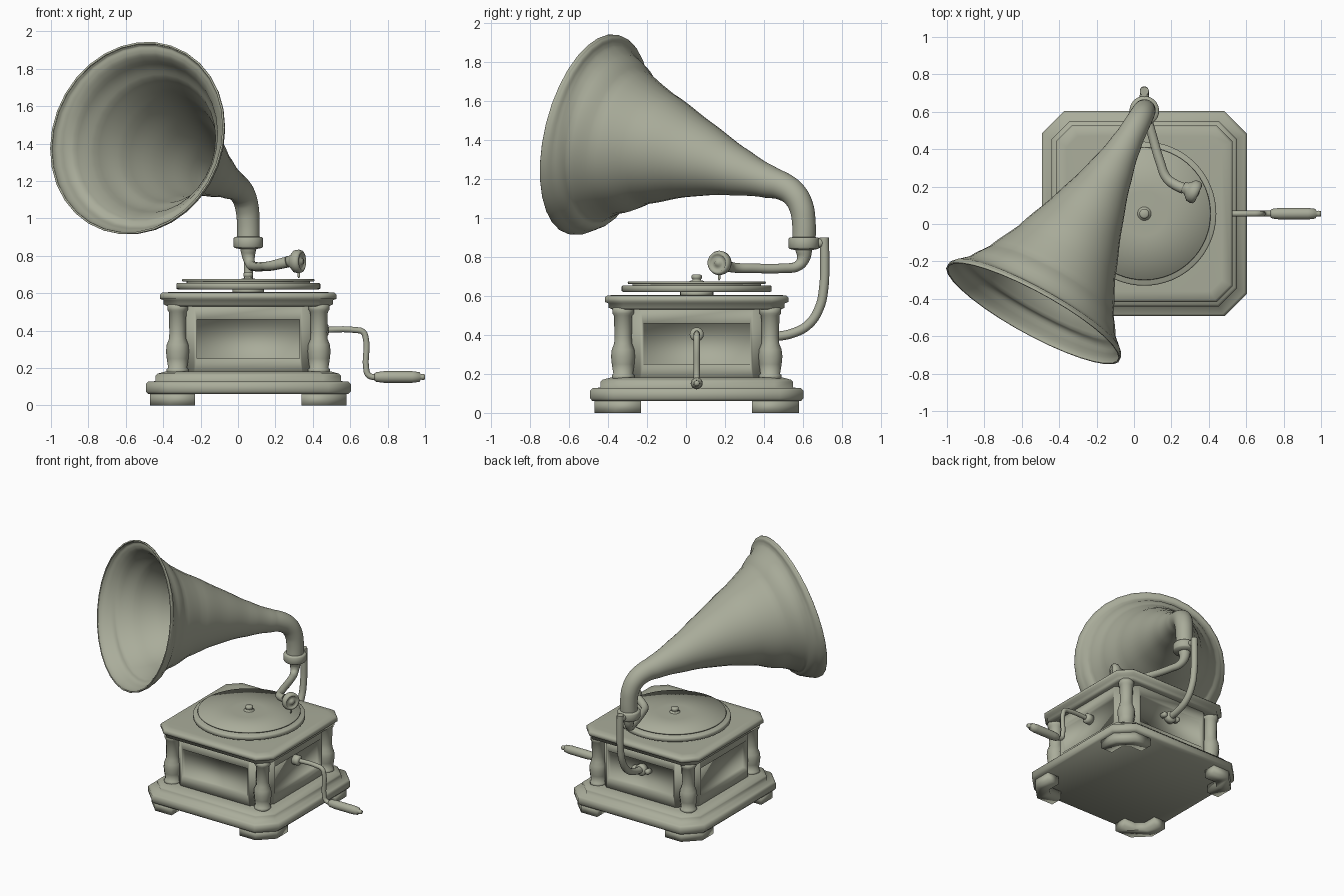
import bpy, bmesh
from math import sin, cos, pi
from mathutils import Vector, Matrix

C = Vector((0.055, 0.055, 0))          # centre of the cabinet
MAT = bpy.data.materials.new("olive_grey")
MAT.diffuse_color = (0.40, 0.415, 0.325, 1)


def shade(ob):
    # the whole model is softly smooth shaded, also across its edges
    ob.data.materials.clear()
    ob.data.materials.append(MAT)
    for p in ob.data.polygons:
        p.use_smooth = True


def finish(name, bm, matrix=Matrix()):
    bmesh.ops.recalc_face_normals(bm, faces=bm.faces)
    me = bpy.data.meshes.new(name)
    bm.to_mesh(me)
    bm.free()
    me.transform(matrix)
    ob = bpy.data.objects.new(name, me)
    bpy.context.collection.objects.link(ob)
    shade(ob)
    return ob


def loft(rings):
    bm = bmesh.new()
    vs = [[bm.verts.new(p) for p in r] for r in rings]
    n = len(vs[0])
    for a, b in zip(vs, vs[1:]):
        for i in range(n):
            bm.faces.new((a[i], a[(i + 1) % n], b[(i + 1) % n], b[i]))
    bm.faces.new(vs[0][::-1])
    bm.faces.new(vs[-1])
    return bm


def octagon(h, z, c):
    k = h - c
    return [(h, -k, z), (h, k, z), (k, h, z), (-k, h, z),
            (-h, k, z), (-h, -k, z), (-k, -h, z), (k, -h, z)]


def slab(name, profile):
    # square tiers with cut corners, the cut shrinking with the tier
    rings = [octagon(h, z, 0.12 - (0.548 - h) * 0.45) for h, z in profile]
    return finish(name, loft(rings), Matrix.Translation(C))


def lathe(name, profile, loc, axis=(0, 0, 1), n=32):
    rings = [[(r * cos(2 * pi * i / n), r * sin(2 * pi * i / n), z) for i in range(n)]
             for r, z in profile]
    rot = Vector(axis).to_track_quat('Z', 'Y').to_matrix().to_4x4()
    return finish(name, loft(rings), Matrix.Translation(loc) @ rot)


def tube(name, pts, radii, res=4, steps=6, caps=True):
    cu = bpy.data.curves.new(name, 'CURVE')
    cu.dimensions = '3D'
    cu.bevel_depth = 1
    cu.bevel_resolution = res
    cu.resolution_u = steps
    cu.use_fill_caps = caps
    sp = cu.splines.new('BEZIER')
    sp.radius_interpolation = 'BSPLINE'
    sp.bezier_points.add(len(pts) - 1)
    for i, (bp, p) in enumerate(zip(sp.bezier_points, pts)):
        bp.co = p
        bp.handle_left_type = bp.handle_right_type = 'AUTO'
        bp.radius = radii[i] if isinstance(radii, list) else radii
    ob = bpy.data.objects.new(name, cu)
    bpy.context.collection.objects.link(ob)
    bpy.ops.object.select_all(action='DESELECT')
    ob.select_set(True)
    bpy.context.view_layer.objects.active = ob
    bpy.ops.object.convert(target='MESH')
    ob = bpy.context.view_layer.objects.active
    shade(ob)
    return ob


# Stepped plinth and cabinet lid
slab("plinth", [(0.535, 0.06), (0.548, 0.075), (0.548, 0.115), (0.535, 0.127),
                (0.495, 0.13), (0.495, 0.16), (0.485, 0.17), (0.44, 0.182)])
slab("lid", [(0.43, 0.53), (0.452, 0.54), (0.452, 0.562), (0.472, 0.57),
             (0.472, 0.592), (0.46, 0.603), (0.415, 0.606)])

# Cabinet body with a recessed panel in each of the four long sides
bm = loft([octagon(0.41, z, 0.12) for z in (0.17, 0.54)])
bm.normal_update()
walls = [f for f in bm.faces if max(abs(f.normal.x), abs(f.normal.y)) > 0.99]
for f in walls:
    t = 1 if abs(f.normal.x) > 0.5 else 0
    bmesh.ops.inset_individual(bm, faces=[f], thickness=0.01)
    for v in f.verts:
        v.co[t] = 0.275 if v.co[t] > 0 else -0.275
        v.co.z = 0.46 if v.co.z > 0.35 else 0.25
    push = f.normal * -0.03
    bmesh.ops.inset_individual(bm, faces=[f], thickness=0.003)
    for v in f.verts:
        v.co += push
finish("cabinet_body", bm, Matrix.Translation(C))

# Corner columns and bracket feet
column = [(0.058, 0.17), (0.058, 0.195), (0.05, 0.2), (0.058, 0.25), (0.062, 0.29),
          (0.058, 0.325), (0.046, 0.355), (0.044, 0.39), (0.047, 0.5), (0.055, 0.51), (0.055, 0.54)]
foot = [(0.525, 0.285), (0.525, 0.42), (0.42, 0.525), (0.285, 0.525),
        (0.285, 0.43), (0.38, 0.43), (0.43, 0.38), (0.43, 0.285)]
for i, side in enumerate(("back_right", "back_left", "front_left", "front_right")):
    turn = Matrix.Rotation(i * pi / 2, 4, 'Z')
    lathe("column_" + side, column, C + turn @ Vector((0.378, 0.378, 0)), n=12)
    finish("foot_" + side, loft([[(x, y, z) for x, y in foot] for z in (0, 0.065)]),
           Matrix.Translation(C) @ turn)

# Turntable, record and spindle
lathe("turntable_hub", [(0.085, 0.6), (0.085, 0.625)], C)
lathe("turntable", [(0.375, 0.62), (0.385, 0.625), (0.385, 0.65), (0.378, 0.655)], C, n=64)
lathe("record_mat", [(0.33, 0.65), (0.33, 0.665)], C, n=64)
lathe("record", [(0.352, 0.663), (0.355, 0.668), (0.352, 0.676), (0.12, 0.673), (0.04, 0.675)], C, n=64)
lathe("spindle", [(0.038, 0.665), (0.036, 0.678), (0.021, 0.681), (0.021, 0.687),
                  (0.026, 0.69), (0.026, 0.706), (0.018, 0.711)], C, n=20)

# Flared horn: centre line as (distance along the plan direction, height, radius)
horn = [(0, 0.86, 0.055), (0, 0.98, 0.055), (0.016, 1.06, 0.058), (0.056, 1.122, 0.061),
        (0.12, 1.162, 0.066), (0.2, 1.185, 0.074), (0.37, 1.233, 0.11), (0.615, 1.303, 0.19),
        (0.87, 1.362, 0.295), (1.04, 1.392, 0.376), (1.14, 1.412, 0.442),
        (1.19, 1.42, 0.497), (1.22, 1.426, 0.522), (1.238, 1.43, 0.522)]
ob = tube("horn", [(0.055 - 0.48 * s, 0.605 - 0.875 * s, z) for s, z, r in horn],
          [r for s, z, r in horn], res=14, steps=6, caps=False)
mod = ob.modifiers.new("wall", 'SOLIDIFY')
mod.thickness = 0.01
mod.offset = 0

# Collar joining horn and tone arm
neck = Vector((0.055, 0.605, 0))
lathe("horn_collar", [(0.04, 0.835), (0.074, 0.842), (0.079, 0.85), (0.079, 0.892),
                      (0.074, 0.9), (0.055, 0.903)], neck)

# Tone arm, sound box and needle
tube("tone_arm", [(0.055, 0.605, 0.85), (0.057, 0.602, 0.79), (0.067, 0.575, 0.755),
                  (0.09, 0.5, 0.743), (0.14, 0.33, 0.743), (0.175, 0.245, 0.746),
                  (0.22, 0.21, 0.756), (0.265, 0.19, 0.767)],
     [0.048, 0.031, 0.026, 0.025, 0.025, 0.026, 0.028, 0.03])
lathe("sound_box", [(0.028, -0.07), (0.032, -0.05), (0.046, -0.035), (0.06, -0.022), (0.063, 0.0),
                    (0.058, 0.016), (0.046, 0.022), (0.042, 0.014), (0.02, 0.014), (0.014, 0.024)],
      (0.325, 0.17, 0.77), (0.9, -0.42, 0))
lathe("needle", [(0.003, 0.68), (0.007, 0.69), (0.007, 0.73)], (0.325, 0.17, 0), n=10)

# Rear bracket carrying the horn
tube("horn_bracket", [(0.055, 0.71, 0.9), (0.055, 0.712, 0.78), (0.055, 0.707, 0.64),
                      (0.055, 0.685, 0.54), (0.055, 0.63, 0.455), (0.055, 0.55, 0.41),
                      (0.055, 0.43, 0.388)], 0.024)
lathe("bracket_clamp", [(0.03, 0), (0.018, 0.06)], (0.055, 0.66, 0.872), (0, 1, 0), 16)
lathe("bracket_flange", [(0.042, 0), (0.042, 0.035), (0.032, 0.045)], (0.055, 0.432, 0.388), (0, 1, 0))
for x in (0.0, 0.11):
    lathe("bracket_bolt", [(0.02, 0), (0.02, 0.035), (0.012, 0.045)], (x, 0.432, 0.388), (0, 1, 0), 12)

# Winding crank
lathe("crank_flange", [(0.036, 0), (0.036, 0.045), (0.024, 0.055)], (0.43, 0.055, 0.403), (1, 0, 0))
tube("crank_rod", [(x, 0.055, z) for x, z in
                   [(0.43, 0.403), (0.63, 0.403), (0.668, 0.393), (0.683, 0.36), (0.685, 0.2),
                    (0.695, 0.165), (0.72, 0.152), (0.76, 0.152)]], 0.016)
lathe("crank_handle", [(0.02, 0), (0.026, 0.01), (0.031, 0.05), (0.031, 0.2), (0.026, 0.24),
                       (0.014, 0.247), (0.016, 0.255), (0.014, 0.27)], (0.73, 0.055, 0.152), (1, 0, 0), 20)
